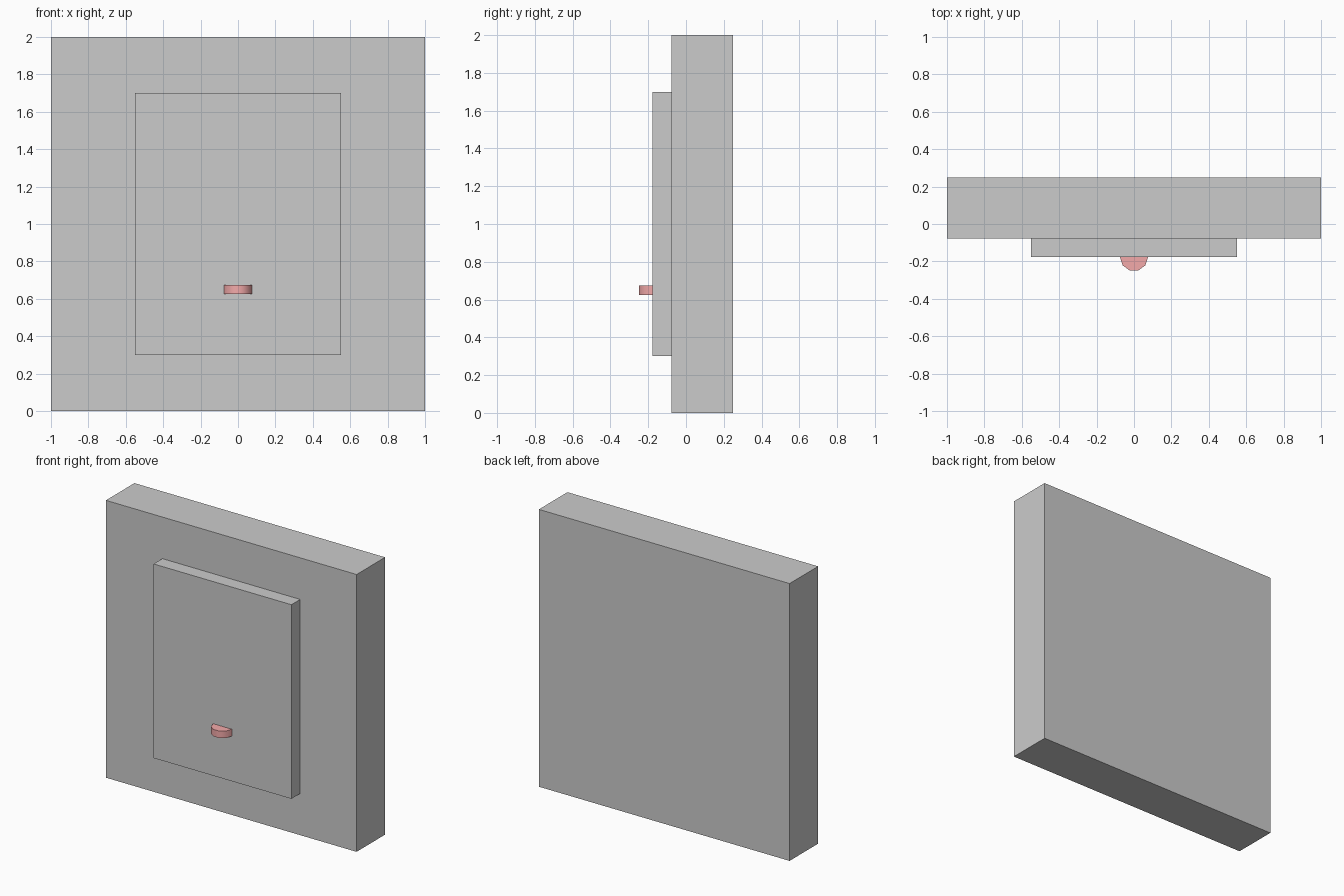
import bpy, bmesh
from math import cos, sin, pi, radians

if "Cube" in bpy.data.objects:
    bpy.data.objects.remove(bpy.data.objects["Cube"])

BACK, WALL_FRONT, PANEL_FRONT = 0.248, -0.077, -0.177


def make_object(name, bm):
    bmesh.ops.recalc_face_normals(bm, faces=bm.faces)
    mesh = bpy.data.meshes.new(name)
    bm.to_mesh(mesh)
    bm.free()
    obj = bpy.data.objects.new(name, mesh)
    bpy.context.collection.objects.link(obj)
    return obj


def prism(name, outline, z0, z1):
    """Extrude an (x, y) outline from z0 up to z1."""
    bm = bmesh.new()
    face = bm.faces.new([bm.verts.new((x, y, z0)) for x, y in outline])
    top = bmesh.ops.extrude_face_region(bm, geom=[face], use_keep_orig=True)
    verts = [v for v in top["geom"] if isinstance(v, bmesh.types.BMVert)]
    bmesh.ops.translate(bm, verts=verts, vec=(0, 0, z1 - z0))
    return make_object(name, bm)


def rect(half_width, y0, y1):
    return [(-half_width, y0), (half_width, y0), (half_width, y1), (-half_width, y1)]


# Thick square wall slab and the raised panel on its front
prism("wall_slab", rect(1.0, WALL_FRONT, BACK), 0.0, 2.0)
prism("raised_panel", rect(0.55, PANEL_FRONT, WALL_FRONT), 0.3, 1.7)

# Half-round handle: half of a ten-sided disc
radius = 0.075
half_disc = [(-radius * cos(pi * i / 5), PANEL_FRONT - radius * sin(pi * i / 5))
             for i in range(6)]
handle = prism("handle", half_disc, 0.625, 0.675)

red = bpy.data.materials.new("handle_red")
red.diffuse_color = (0.9, 0.4, 0.4, 1)
red.use_nodes = True
red.node_tree.nodes["Principled BSDF"].inputs["Base Color"].default_value = red.diffuse_color
handle.data.materials.append(red)

# Smooth the curved rim, keep the flat edges sharp
bpy.context.view_layer.objects.active = handle
handle.select_set(True)
bpy.ops.object.shade_smooth_by_angle(angle=radians(40))
